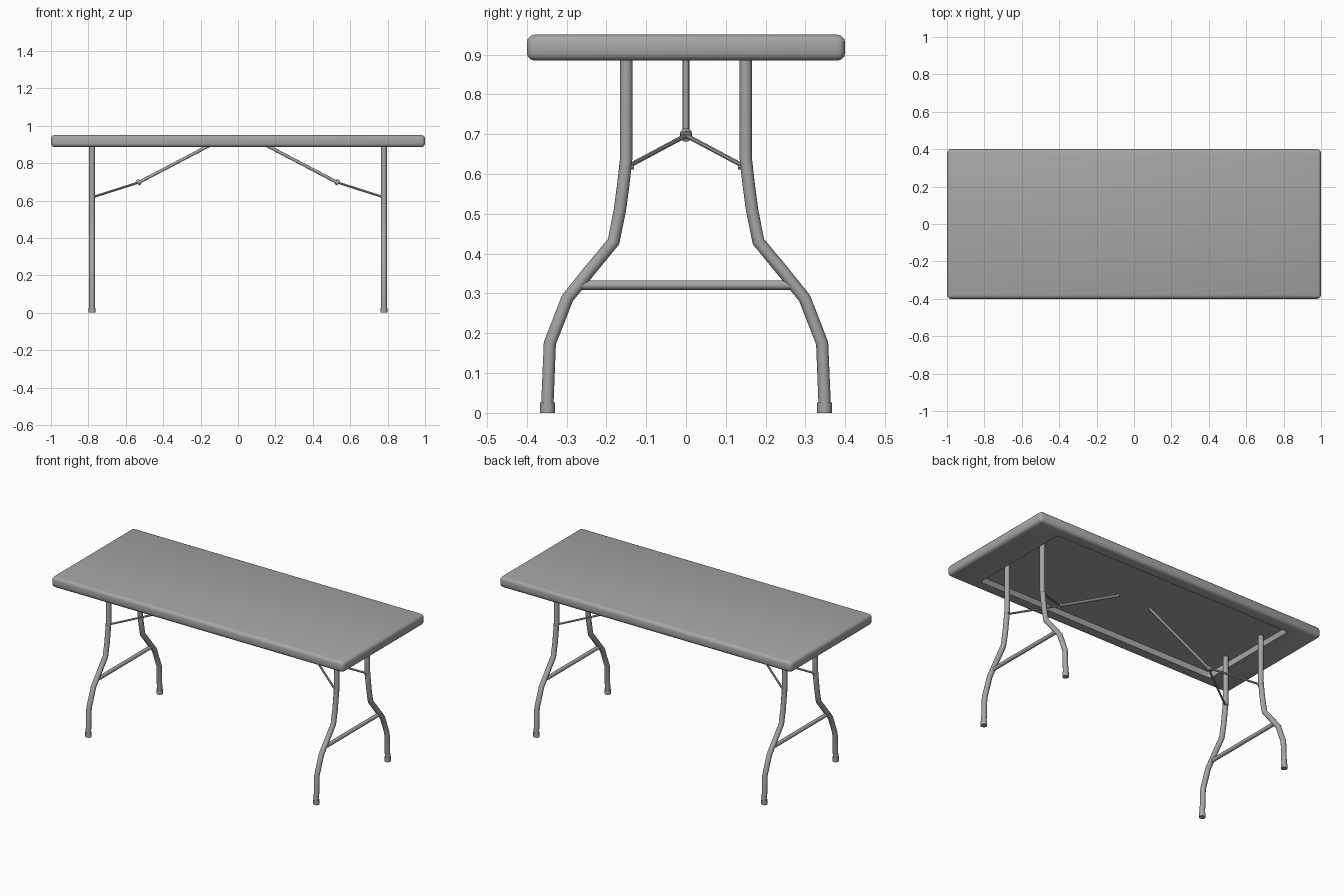
import bpy, bmesh, math
from mathutils import Vector

cube = bpy.data.objects.get("Cube")
if cube:
    bpy.data.objects.remove(cube, do_unlink=True)

grey = bpy.data.materials.new("mid_grey")
GREY = (0.38, 0.38, 0.38, 1.0)
grey.diffuse_color = GREY
grey.use_nodes = True
grey.node_tree.nodes["Principled BSDF"].inputs["Base Color"].default_value = GREY

TOP_Z, UNDER_Z, CEILING_Z = 0.95, 0.885, 0.922
LEG_X = 0.78


def finish(obj, angle=35):
    """Apply the colour and smooth shading with sharp edges kept."""
    obj.data.materials.clear()
    obj.data.materials.append(grey)
    bpy.ops.object.select_all(action='DESELECT')
    obj.select_set(True)
    bpy.context.view_layer.objects.active = obj
    bpy.ops.object.shade_smooth_by_angle(angle=math.radians(angle))


def tube(name, points, radius, sides=4):
    """Round tube that follows a straight-segment path."""
    curve = bpy.data.curves.new(name, 'CURVE')
    curve.dimensions = '3D'
    curve.bevel_depth = radius
    curve.bevel_resolution = sides
    curve.use_fill_caps = True
    spline = curve.splines.new('POLY')
    spline.points.add(len(points) - 1)
    for point, co in zip(spline.points, points):
        point.co = (*co, 1)
    obj = bpy.data.objects.new(name, curve)
    bpy.context.collection.objects.link(obj)
    bpy.ops.object.select_all(action='DESELECT')
    obj.select_set(True)
    bpy.context.view_layer.objects.active = obj
    bpy.ops.object.convert(target='MESH')
    finish(bpy.context.view_layer.objects.active)


# Table top: rounded slab with a recess below
bm = bmesh.new()
bmesh.ops.create_cube(bm, size=1)
for v in bm.verts:
    v.co = Vector((v.co.x * 2, v.co.y * 0.8,
                   TOP_Z if v.co.z > 0 else UNDER_Z))
bmesh.ops.bevel(bm, geom=bm.edges[:], offset=0.02, segments=3,
                profile=0.5, affect='EDGES')
bm.normal_update()
under = min(bm.faces, key=lambda f: (round(f.calc_center_median().z, 4), -f.calc_area()))
bmesh.ops.inset_region(bm, faces=[under], thickness=0.05)
for v in under.verts:
    v.co.x = math.copysign(0.82, v.co.x)
    v.co.y = math.copysign(0.33, v.co.y)
ceiling = bmesh.ops.extrude_discrete_faces(bm, faces=[under])["faces"][0]
for v in ceiling.verts:
    v.co.z = CEILING_Z
walls = [e for v in ceiling.verts for e in v.link_edges
         if abs(e.verts[0].co.z - e.verts[1].co.z) > 0.01]
bmesh.ops.bevel(bm, geom=walls, offset=0.02, segments=3,
                profile=0.5, affect='EDGES')
bmesh.ops.recalc_face_normals(bm, faces=bm.faces[:])
mesh = bpy.data.meshes.new("table_top")
bm.to_mesh(mesh)
bm.free()
table_top = bpy.data.objects.new("table_top", mesh)
bpy.context.collection.objects.link(table_top)
finish(table_top)

# Leg outline as (y, z), from the recess down to the floor
leg_path = [(0.15, CEILING_Z), (0.15, 0.64), (0.158, 0.57), (0.166, 0.51),
            (0.182, 0.43), (0.24, 0.36), (0.298, 0.288), (0.342, 0.175), (0.349, 0.005)]

for side, x_sign in (("left", 1), ("right", -1)):
    x = x_sign * LEG_X
    hinge = (x_sign * 0.53, 0, 0.697)

    for end, y_sign in (("front", -1), ("back", 1)):
        tag = f"{side}_{end}"
        tube(f"{tag}_leg", [(x, y_sign * y, z) for y, z in leg_path], 0.0155)
        tube(f"{tag}_foot_cap",
             [(x, y_sign * 0.348, 0), (x, y_sign * 0.348, 0.026)], 0.0185)
        # Thin brace running from the hinge through the leg
        tube(f"{tag}_brace", [hinge, (x, y_sign * 0.15, 0.617)], 0.006, 2)
        tube(f"{tag}_brace_pin",
             [(x, y_sign * 0.13, 0.617), (x, y_sign * 0.168, 0.617)], 0.006, 2)

    # Bar between the two legs
    tube(f"{side}_crossbar", [(x, -0.265, 0.321), (x, 0.265, 0.321)], 0.012)

    # Folding strut up to the table top, with its hinge collar
    tube(f"{side}_strut", [hinge, (x_sign * 0.11, 0, 0.917)], 0.0085)
    tube(f"{side}_hinge_collar",
         [(x_sign * 0.538, 0, 0.694), (x_sign * 0.523, 0, 0.702)], 0.015)
